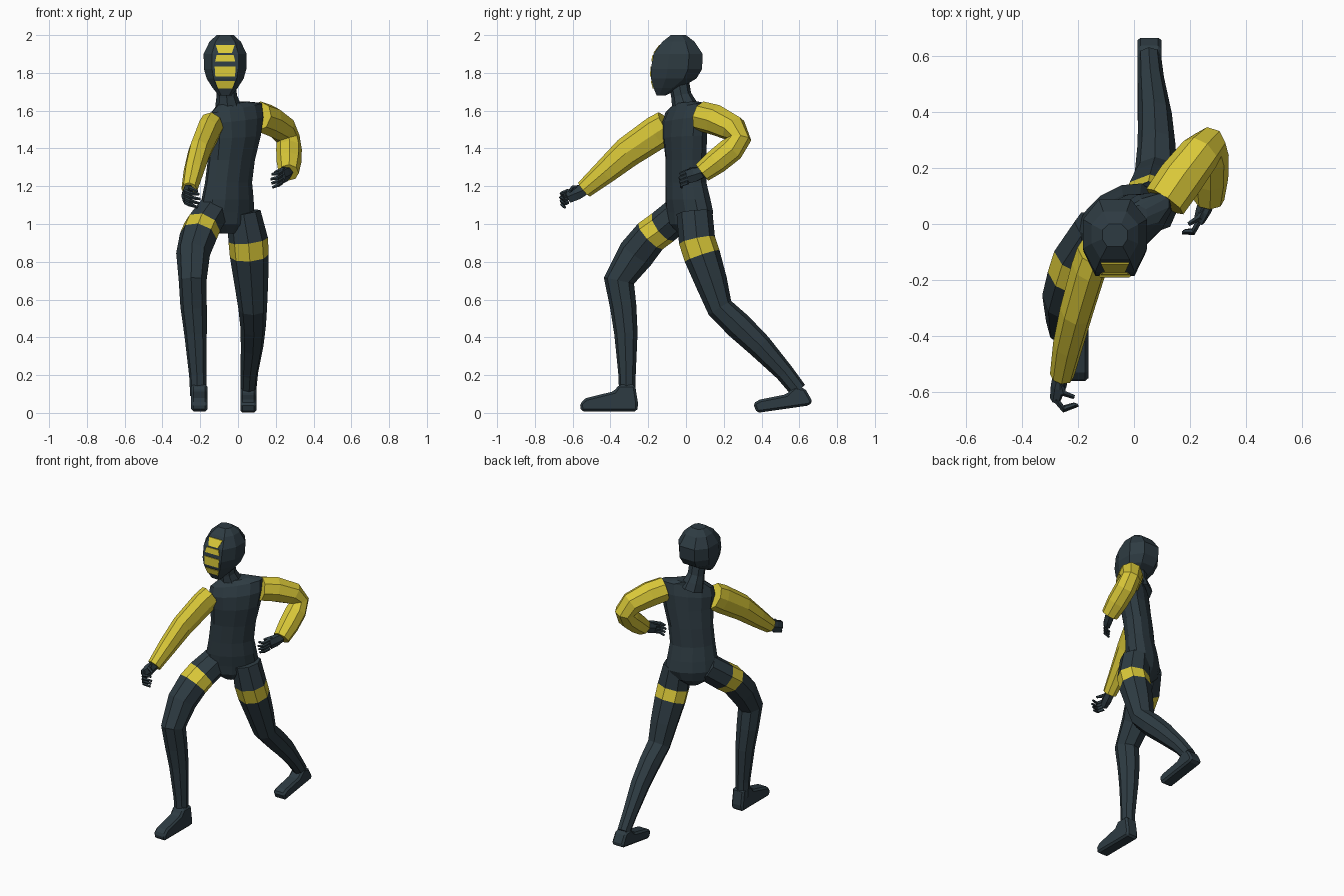
import bpy, bmesh, math
from mathutils import Vector as V

if "Cube" in bpy.data.objects:
    bpy.data.objects.remove(bpy.data.objects["Cube"])


def material(name, col):
    m = bpy.data.materials.new(name)
    m.diffuse_color = (*col, 1)
    m.use_nodes = True
    m.node_tree.nodes["Principled BSDF"].inputs["Base Color"].default_value = m.diffuse_color
    return m


DARK = material("dark slate", (0.027, 0.044, 0.055))
YELLOW = material("yellow", (0.70, 0.58, 0.04))


def make(name, verts, faces, mats=(DARK,), idx=None):
    me = bpy.data.meshes.new(name)
    me.from_pydata([tuple(v) for v in verts], [], faces)
    for m in mats:
        me.materials.append(m)
    if idx:
        for p, i in zip(me.polygons, idx):
            p.material_index = i
    bm = bmesh.new()
    bm.from_mesh(me)
    bmesh.ops.recalc_face_normals(bm, faces=bm.faces)
    bm.to_mesh(me)
    bm.free()
    ob = bpy.data.objects.new(name, me)
    bpy.context.collection.objects.link(ob)
    return ob


def loft(name, rings, mats=(DARK,), band=()):
    """Skin equal-sized rings; segments listed in band use material 1."""
    n = len(rings[0])
    verts = [v for r in rings for v in r]
    faces, idx = [], []
    for i in range(len(rings) - 1):
        for k in range(n):
            j = (k + 1) % n
            faces.append((i*n + k, i*n + j, (i+1)*n + j, (i+1)*n + k))
            idx.append(1 if i in band else 0)
    faces += [tuple(range(n)), tuple(range(len(verts) - n, len(verts)))]
    return make(name, verts, faces, mats, idx + [0, 0])


def tube(name, pts, mats=(DARK,), band=(), n=8, ref=(1, 0, 0)):
    """Tube along points (x, y, z, side radius, depth radius)."""
    c = [V(p[:3]) for p in pts]
    u = V(ref)
    rings = []
    for i, p in enumerate(pts):
        a = (c[i] - c[i-1]).normalized() if i else V()
        b = (c[i+1] - c[i]).normalized() if i < len(c) - 1 else V()
        t = (a + b).normalized()
        u = (u - t * u.dot(t)).normalized()
        w = t.cross(u)
        ang = [2 * math.pi * k / n for k in range(n)]
        rings.append([c[i] + u*p[3]*math.cos(s) + w*p[-1]*math.sin(s) for s in ang])
    return loft(name, rings, mats, band)


# torso: twisted oval rings (z, cx, cy, half width, half depth, tilt)
rings = []
for z, cx, cy, a, b, tilt in [
        (0.95, -.06, .01, .05, .05, 0), (1.00, -.06, .015, .13, .09, 0),
        (1.06, -.06, .02, .165, .10, 0), (1.13, -.055, .01, .155, .10, 0),
        (1.22, -.05, 0, .14, .09, 0), (1.34, -.035, 0, .14, .09, 0),
        (1.46, -.015, -.005, .155, .092, .05), (1.55, -.01, -.005, .17, .085, .1),
        (1.615, -.008, 0, .165, .06, .16), (1.64, -.03, 0, .09, .05, .1)]:
    yaw = math.radians(36)
    ring = []
    for k in range(12):
        s = 2 * math.pi * k / 12
        p, q = a * math.cos(s), b * math.sin(s)
        ring.append((cx + p*math.cos(yaw) - q*math.sin(yaw),
                     cy + p*math.sin(yaw) + q*math.cos(yaw), z + tilt * p))
    rings.append(ring)
loft("torso", rings)

# neck with collar flare
tube("neck", [(-.045, 0, 1.59, .08), (-.055, -.01, 1.635, .066),
              (-.06, -.025, 1.68, .054), (-.065, -.045, 1.79, .054)])

# head: faceted helmet rings (z, half width, front y, back y)
HEAD = [(1.68, .034, -.155, -.11), (1.72, .066, -.172, -.03), (1.77, .098, -.185, .055),
        (1.82, .112, -.186, .085), (1.90, .114, -.172, .088), (1.965, .083, -.125, .045),
        (2.0, .045, -.08, .0)]
HX = -.068
shape = [(-.62, -1), (.62, -1), (1, -.35), (1, .45), (.5, 1), (-.5, 1), (-1, .45), (-1, -.35)]
loft("head", [[(HX + x*w, (f + b)/2 + y*(b - f)/2, z) for x, y in shape]
              for z, w, f, b in HEAD])


def front_y(z):
    for (z0, _, f0, _), (z1, _, f1, _) in zip(HEAD, HEAD[1:]):
        if z0 <= z <= z1:
            return f0 + (f1 - f0) * (z - z0) / (z1 - z0)


# visor bars: thin plates on the flat front of the head
for i, (z0, z1, w0, w1) in enumerate([(1.905, 1.948, .036, .05), (1.86, 1.895, .053, .045),
                                      (1.78, 1.835, .052, .056), (1.718, 1.757, .038, .052)]):
    v = [(HX + s*w, front_y(z) + d, z) for d in (-.005, .003)
         for z, w, s in ((z0, w0, -1), (z0, w0, 1), (z1, w1, 1), (z1, w1, -1))]
    make(f"visor_bar_{i+1}", v, [(0, 1, 2, 3), (4, 5, 6, 7), (0, 1, 5, 4), (1, 2, 6, 5),
                                 (2, 3, 7, 6), (3, 0, 4, 7)], (YELLOW,))

# legs, each with a yellow thigh band
tube("front_leg", [
    (-.13, -.02, 1.07, .09, .09), (-.19, -.122, .983, .10, .093), (-.21, -.188, .935, .10, .094),
    (-.238, -.265, .84, .09, .098), (-.24, -.355, .70, .074, .082), (-.235, -.332, .56, .07, .07),
    (-.225, -.318, .42, .06, .062), (-.213, -.312, .2, .046, .046), (-.21, -.312, .09, .043, .042)],
    (DARK, YELLOW), band=(1,))
tube("back_leg", [
    (.03, .045, 1.06, .09, .095), (.054, .058, .915, .105, .097), (.06, .085, .832, .103, .097),
    (.07, .135, .69, .09, .085), (.078, .18, .555, .076, .07), (.08, .28, .46, .068, .073),
    (.075, .39, .355, .06, .066), (.06, .52, .215, .047, .05), (.055, .595, .12, .042, .045)],
    (DARK, YELLOW), band=(1,))


# feet: side profiles given in (y, z), extruded and bevelled
def foot(name, cx, half, prof):
    n = len(prof)
    v = [(cx + s*half, y, z) for s in (-1, 1) for y, z in prof]
    f = [tuple(range(n)), tuple(range(n, 2*n))]
    f += [(k, (k+1) % n, (k+1) % n + n, k + n) for k in range(n)]
    ob = make(name, v, f)
    bev = ob.modifiers.new("soft edges", 'BEVEL')
    bev.width, bev.segments = .012, 1


foot("front_foot", -.205, .043, [(-.555, .008), (-.562, .05), (-.53, .078), (-.38, .115),
                                 (-.355, .15), (-.27, .15), (-.254, .05), (-.258, .008)])
foot("back_foot", .055, .043, [(.375, 0), (.355, .05), (.39, .07), (.53, .098), (.575, .14),
                               (.63, .13), (.67, .06), (.655, .04)])

# sleeves
tube("front_sleeve", [
    (-.14, -.10, 1.52, .065, .085), (-.16, -.155, 1.485, .064, .09), (-.205, -.31, 1.38, .06, .082),
    (-.235, -.43, 1.275, .054, .065), (-.257, -.54, 1.182, .043, .048)], (YELLOW,))
tube("back_sleeve", [
    (.11, .08, 1.57, .08), (.165, .16, 1.55, .082), (.235, .25, 1.505, .074),
    (.265, .282, 1.45, .064), (.27, .24, 1.395, .068), (.27, .16, 1.33, .066),
    (.268, .085, 1.272, .054)], (YELLOW,), ref=(.78, -.62, 0))


# hands: palm, four curled fingers spread along z, and a thumb
def hand(name, wrist, knuckle, mid, tip):
    w, k, m, t = map(V, (wrist, knuckle, mid, tip))
    tube(name + "_palm", [(*w, .028, .032), (*w.lerp(k, .5), .028, .042), (*k, .02, .04)], n=6)
    for i in range(4):
        d = V((0, 0, .03 - .02 * i))
        c = 1 - .08 * abs(i - 1)
        tube(f"{name}_finger_{i+1}", [(*(k + d), .011), (*(k.lerp(m, c) + d), .011),
                                      (*(k.lerp(t, c) + d*1.2), .007)], n=5, ref=(0, 0, 1))
    up = V((0, 0, .03))
    tube(name + "_thumb", [(*(w.lerp(k, .3) + up*.7), .013), (*(w.lerp(m, .55) + up*1.2), .012),
                           (*(w.lerp(t, .75) + up*1.2), .008)], n=5, ref=(0, 0, 1))


hand("front_hand", (-.258, -.53, 1.185), (-.28, -.625, 1.145), (-.25, -.662, 1.13), (-.2, -.645, 1.12))
hand("back_hand", (.265, .09, 1.275), (.232, .01, 1.25), (.21, -.03, 1.235), (.172, -.03, 1.225))
